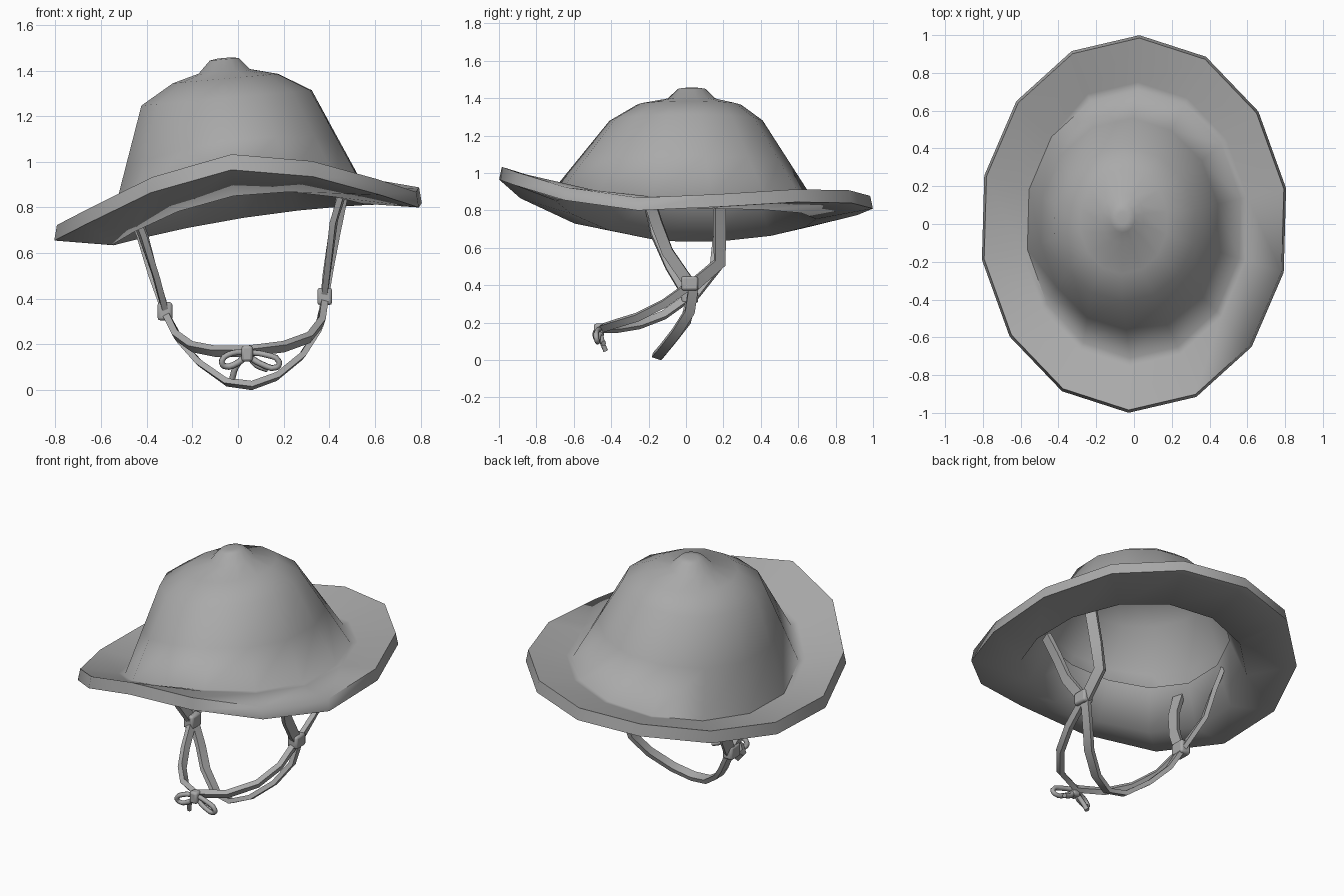
import bpy, bmesh, math
from mathutils import Vector

if "Cube" in bpy.data.objects:
    bpy.data.objects.remove(bpy.data.objects["Cube"])

felt = bpy.data.materials.new("grey_felt")
felt.diffuse_color = (0.4, 0.4, 0.4, 1)
felt.use_nodes = True
felt.node_tree.nodes["Principled BSDF"].inputs["Base Color"].default_value = felt.diffuse_color


def finish(obj, angle):
    if not obj.data.materials:
        obj.data.materials.append(felt)
    bpy.ops.object.select_all(action='DESELECT')
    obj.select_set(True)
    bpy.context.view_layer.objects.active = obj
    bpy.ops.object.shade_smooth_by_angle(angle=math.radians(angle))


def loft(name, rings, angle, cap_start=False, cap_end=False, fix=True):
    """Skin a list of closed point rings."""
    bm = bmesh.new()
    rows = [[bm.verts.new(p) for p in r] for r in rings]
    n = len(rows[0])
    for a, b in zip(rows, rows[1:]):
        for i in range(n):
            j = (i + 1) % n
            bm.faces.new((a[i], a[j], b[j], b[i]))
    if cap_start:
        bm.faces.new(rows[0][::-1])
    if cap_end:
        bm.faces.new(rows[-1])
    if fix:
        bmesh.ops.recalc_face_normals(bm, faces=bm.faces)
    me = bpy.data.meshes.new(name)
    bm.to_mesh(me)
    bm.free()
    ob = bpy.data.objects.new(name, me)
    bpy.context.collection.objects.link(ob)
    finish(ob, angle)
    return ob


# Hat: 14-sided rings, counter-clockwise, from inner lining out over the rim to the knob
N = 14
angles = [math.radians(88 + k * 360 / N) for k in range(N)]
rim_z = [.81, .775, .71, .66, .655, .73, .865, .965, .935, .855, .80, .82, .845, .84]


def ellipse(cx, cy, rx, ry, zf):
    pts = []
    for t in angles:
        x, y = cx + rx * math.cos(t), cy + ry * math.sin(t)
        pts.append(Vector((x, y, zf(x, y))))
    return pts


def base_z(x, y):
    return 0.78 + 0.09 * x / 0.57 + (0.13 if y < 0 else 0.03) * (y / 0.7) ** 2


def tilt(z):
    return lambda x, y: z + 0.09 * (x + 0.05)


base = ellipse(0, 0, .575, .71, base_z)
shoulder = ellipse(-.05, 0, .38, .41, tilt(1.28))
rim_low = [Vector((.82 * math.cos(t), math.sin(t), z)) for t, z in zip(angles, rim_z)]
rim_top = [Vector((p.x * .985, p.y * .985, p.z + .068)) for p in rim_low]
wall = [a.lerp(b, .5) for a, b in zip(base, shoulder)]
inner_base = [Vector((p.x * .98, p.y * .98, p.z - .06)) for p in base]
inner_top = [a.lerp(b, .34) for a, b in zip(base, shoulder)]
inner_top = [Vector((p.x * .93, p.y * .93, p.z)) for p in inner_top]
fillet = [a.lerp(b, .15) for a, b in zip(base, rim_top)]
loft("hat", [inner_top, inner_base, rim_low, rim_top, fillet, base, wall, shoulder,
             ellipse(-.055, .015, .235, .28, tilt(1.365)),
             ellipse(-.06, .03, .115, .13, tilt(1.397)),
             ellipse(-.06, .03, .065, .075, tilt(1.45)),
             ellipse(-.06, .03, .03, .035, tilt(1.456))], 80, cap_end=True)


# Straps: flat ribbons facing away from the middle of the head
def ribbon(name, path, w=.026, t=.013):
    P = [Vector(p) for p in path]
    rings = []
    for i, p in enumerate(P):
        tan = (P[min(i + 1, len(P) - 1)] - P[max(i - 1, 0)]).normalized()
        side = tan.cross(p - Vector((0, 0, .5))).normalized()
        out = side.cross(tan).normalized()
        rings.append([p + side * w * a + out * t * b
                      for a, b in ((1, 1), (-1, 1), (-1, -1), (1, -1))])
    return loft(name, rings, 40, True, True)


ribbon("strap_right_back", [(.46, .18, .87), (.42, .18, .67), (.395, .18, .52), (.38, .04, .40)], .032)
ribbon("strap_right_front", [(.46, -.20, .87), (.42, -.16, .74), (.40, -.10, .58), (.38, .01, .42)], .03)
ribbon("strap_left_back", [(-.48, .18, .83), (-.42, .18, .68), (-.37, .16, .50), (-.32, .04, .35)], .032)
ribbon("strap_left_front", [(-.48, -.19, .83), (-.42, -.16, .68), (-.36, -.08, .50), (-.32, .01, .35)], .03)
ribbon("chin_strap", [(.38, .04, .39), (.35, .02, .26), (.28, -.05, .15), (.17, -.12, .06),
                      (.06, -.155, .02), (-.05, -.14, .035), (-.17, -.07, .12),
                      (-.25, .0, .21), (-.32, .03, .34)])
ribbon("tie_strap", [(.38, .02, .40), (.365, -.12, .30), (.31, -.26, .23), (.20, -.39, .19),
                     (.04, -.45, .17), (-.10, -.37, .17), (-.20, -.25, .19),
                     (-.27, -.12, .24), (-.32, .02, .34)], .02, .015)


# Sliders where the straps meet, and the knot of the bow
def block(name, loc, size):
    bpy.ops.mesh.primitive_cube_add(size=1, location=loc)
    ob = bpy.context.object
    ob.name = name
    ob.scale = size
    bpy.ops.object.transform_apply(location=False, rotation=False, scale=True)
    m = ob.modifiers.new("bevel", 'BEVEL')
    m.width, m.segments = .012, 2
    finish(ob, 40)


block("slider_right", (.38, .02, .41), (.065, .09, .075))
block("slider_left", (-.32, .02, .345), (.065, .09, .08))
block("bow_knot", (.04, -.465, .16), (.05, .055, .07))


# Bow loops and tails
def cord(name, pts, smooth=True):
    cu = bpy.data.curves.new(name, 'CURVE')
    cu.dimensions = '3D'
    cu.bevel_depth, cu.bevel_resolution, cu.resolution_u = .014, 1, 3
    cu.use_fill_caps = True
    sp = cu.splines.new('BEZIER')
    sp.bezier_points.add(len(pts) - 1)
    for b, p in zip(sp.bezier_points, pts):
        b.co = p
        b.handle_left_type = b.handle_right_type = 'AUTO'
    cu.materials.append(felt)
    ob = bpy.data.objects.new(name, cu)
    bpy.context.collection.objects.link(ob)


cord("bow_loop_left", [(.03, -.46, .165), (-.03, -.48, .16), (-.07, -.485, .13),
                       (-.06, -.475, .105), (0, -.47, .12), (.03, -.46, .145)])
cord("bow_loop_right", [(.05, -.46, .165), (.12, -.475, .155), (.18, -.48, .125),
                        (.17, -.475, .10), (.10, -.47, .115), (.05, -.46, .145)])
cord("bow_tail_left", [(.03, -.46, .15), (-.01, -.45, .10), (-.025, -.43, .05)])
cord("bow_tail_right", [(.05, -.46, .15), (.08, -.45, .11), (.13, -.44, .09)])
